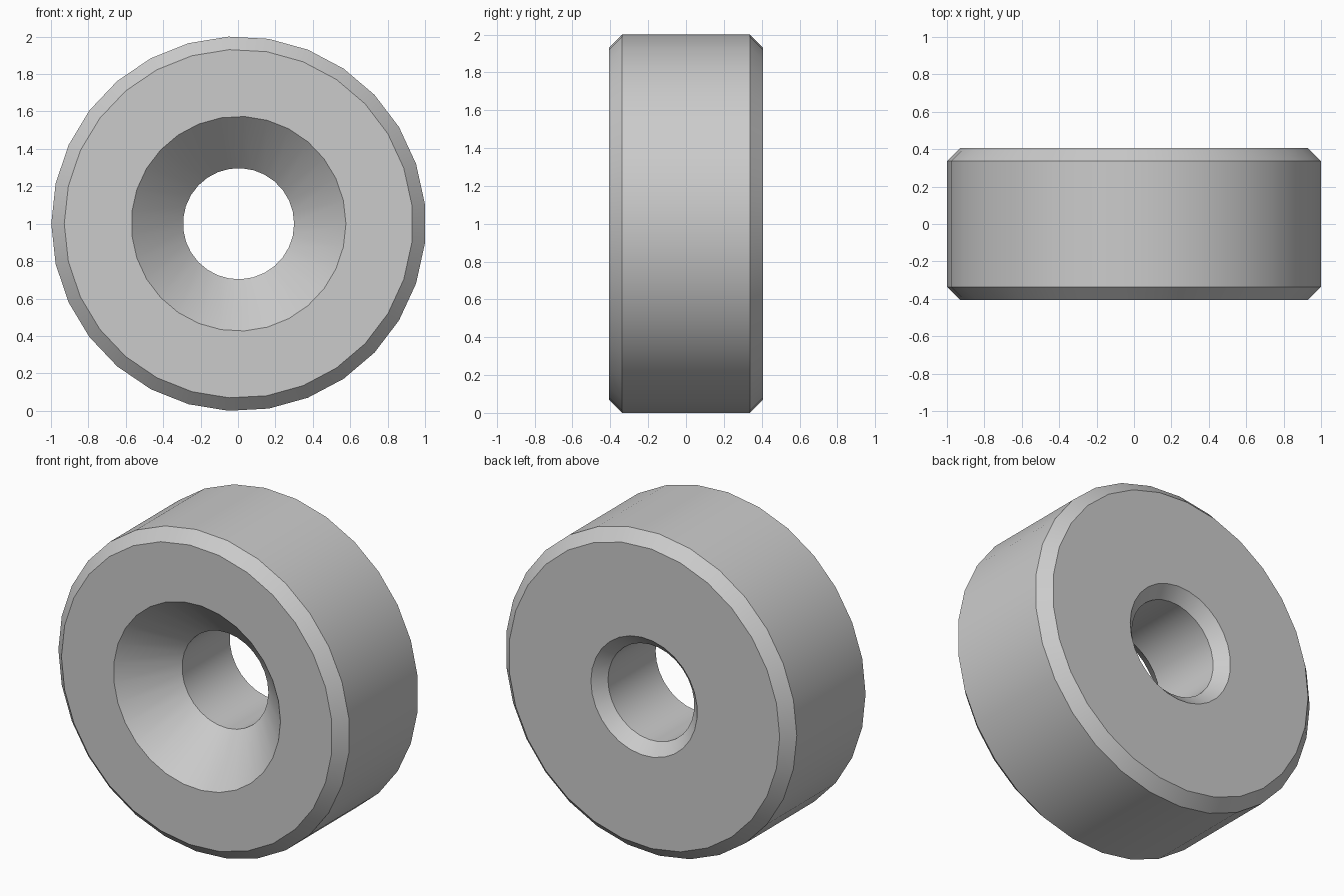
import bpy, bmesh, math

if "Cube" in bpy.data.objects:
    bpy.data.objects.remove(bpy.data.objects["Cube"])

SIDES = 29
STEP = 2 * math.pi / SIDES
CENTRE_X, CENTRE_Z = 0.003, 1.0

# Closed cross-section: (radius, y, angle offset in steps)
profile = [
    (0.932, -0.407, 0), (1.0015, -0.338, 0),      # front outer chamfer
    (1.0015, 0.338, 0), (0.932, 0.407, 0),        # rim and back outer chamfer
    (0.366, 0.407, 0.5), (0.297, 0.338, 0.5),     # back bore chamfer
    (0.297, -0.13, 0.5), (0.574, -0.407, 0.5),    # bore and front countersink
]


def make_ring(bm, radius, y, offset):
    angles = [math.pi + (k + offset) * STEP for k in range(SIDES)]
    return [bm.verts.new((CENTRE_X + radius * math.cos(a), y,
                          CENTRE_Z + radius * math.sin(a))) for a in angles]


# Revolve the section into a chamfered, countersunk ring
bm = bmesh.new()
rings = [make_ring(bm, *p) for p in profile]
for i, ring in enumerate(rings):
    nxt = rings[(i + 1) % len(rings)]
    for k in range(SIDES):
        j = (k + 1) % SIDES
        bm.faces.new((ring[k], ring[j], nxt[j], nxt[k]))
bmesh.ops.recalc_face_normals(bm, faces=bm.faces)

mesh = bpy.data.meshes.new("countersunk_spacer")
bm.to_mesh(mesh)
bm.free()
spacer = bpy.data.objects.new("countersunk_spacer", mesh)
bpy.context.collection.objects.link(spacer)

# Smooth round surfaces, sharp chamfer edges
bpy.context.view_layer.objects.active = spacer
spacer.select_set(True)
bpy.ops.object.shade_smooth_by_angle(angle=math.radians(30))
